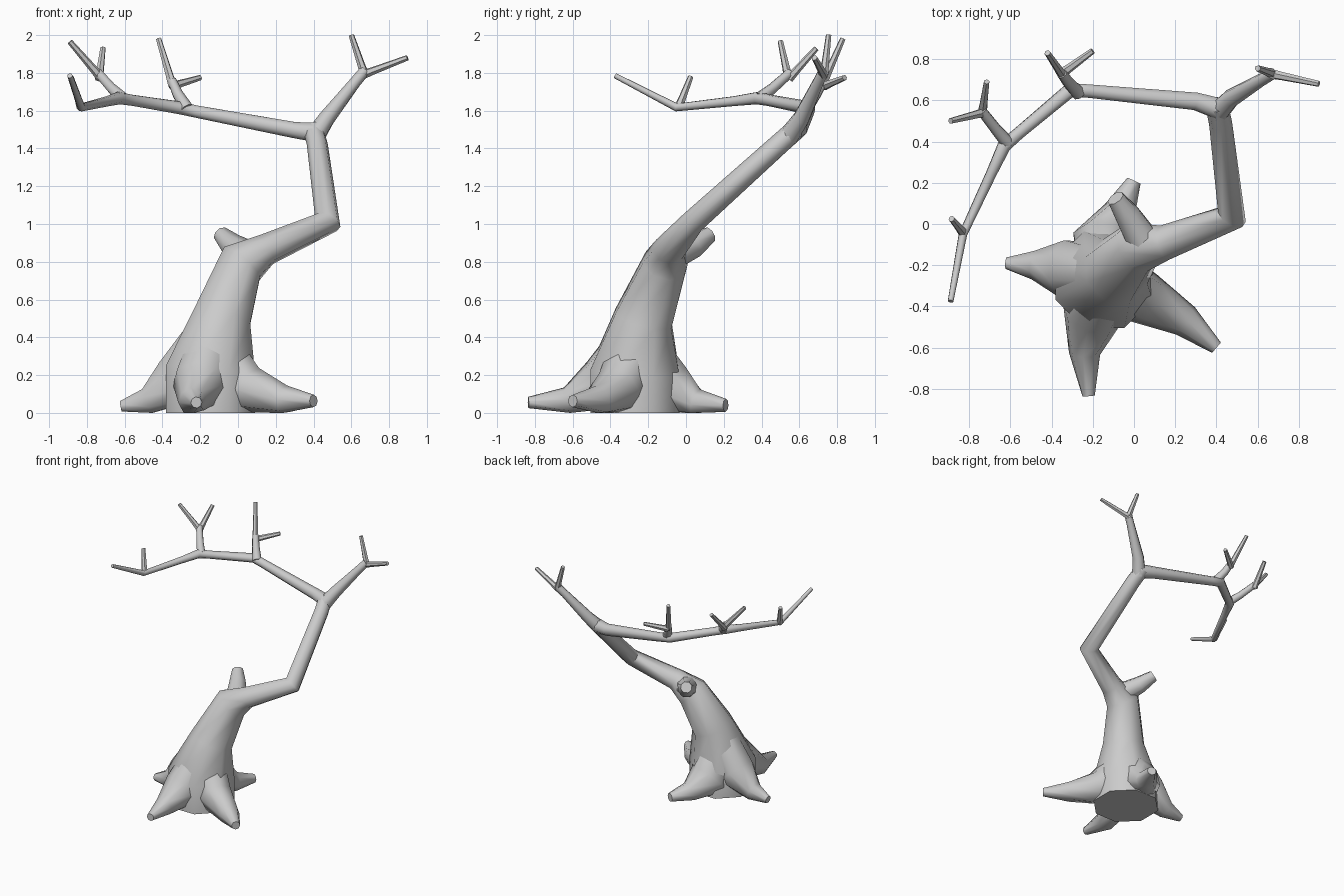
import bpy, bmesh, math
from mathutils import Vector


def tube(name, pts, sides=8):
    """Tapered tube with mitred bends; pts are (x, y, z, radius)."""
    P = [Vector(p[:3]) for p in pts]
    dirs = [(b - a).normalized() for a, b in zip(P, P[1:])]
    d = dirs[0]
    u = d.orthogonal().normalized()
    bm = bmesh.new()
    rings = []
    for i, p in enumerate(P):
        nxt = dirs[min(i, len(dirs) - 1)]
        v = d.cross(u)
        n = (d + nxt).normalized()
        ring = []
        for k in range(sides):
            a = 2 * math.pi * (k + 0.5) / sides
            o = (u * math.cos(a) + v * math.sin(a)) * pts[i][3]
            o -= d * (o.dot(n) / d.dot(n))      # slide onto the mitre plane
            q = p + o
            q.z = max(q.z, 0.0)
            ring.append(bm.verts.new(q))
        rings.append(ring)
        u = (d.rotation_difference(nxt) @ u).normalized()
        d = nxt
    for a, b in zip(rings, rings[1:]):
        for k in range(sides):
            j = (k + 1) % sides
            bm.faces.new((a[k], a[j], b[j], b[k]))
    bm.faces.new(rings[0][::-1])
    bm.faces.new(rings[-1])
    bmesh.ops.recalc_face_normals(bm, faces=bm.faces)
    me = bpy.data.meshes.new(name)
    bm.to_mesh(me)
    bm.free()
    me.polygons.foreach_set("use_smooth", [True] * len(me.polygons))
    me.set_sharp_from_angle(angle=math.radians(55))
    ob = bpy.data.objects.new(name, me)
    bpy.context.collection.objects.link(ob)
    return ob


# Leaning trunk, bending into the main limb
tube("trunk", [(-.145, -.27, 0, .255), (-.145, -.27, .22, .255), (-.085, -.225, .5, .165),
               (.02, -.11, .79, .125), (.15, -.09, .865, .085), (.475, .035, 1.01, .064),
               (.42, .49, 1.42, .056), (.40, .58, 1.50, .055)])

# Broken stub at the top of the trunk
tube("stub", [(.05, -.09, .83, .085), (-.03, .04, .885, .066), (-.09, .125, .945, .044)])

# Roots flaring from the base, rising inside the trunk as buttresses
tube("root_right", [(-.10, -.27, .30, .15), (.05, -.36, .12, .13),
                    (.25, -.47, .065, .08), (.40, -.60, .063, .033)])
tube("root_left", [(-.13, -.24, .46, .12), (-.31, -.22, .17, .15),
                   (-.48, -.20, .06, .075), (-.62, -.19, .035, .03)])
tube("root_front", [(-.12, -.25, .42, .13), (-.20, -.43, .15, .15),
                    (-.24, -.63, .06, .075), (-.22, -.835, .055, .03)])
tube("root_back", [(-.13, -.24, .34, .14), (-.15, -.09, .12, .15),
                   (-.07, .06, .045, .08), (0, .21, .04, .035)])

# Forked limbs
tube("limb_right", [(.405, .54, 1.46, .055), (.47, .61, 1.56, .045),
                    (.62, .70, 1.75, .031), (.67, .73, 1.81, .03)])
tube("limb_left", [(.41, .56, 1.485, .055), (.30, .595, 1.497, .046), (-.22, .645, 1.595, .035),
                   (-.31, .65, 1.615, .036), (-.56, .44, 1.655, .031), (-.63, .38, 1.667, .034),
                   (-.69, .25, 1.65, .027), (-.83, -.05, 1.617, .021), (-.89, -.375, 1.785, .014)])
tube("branch_middle", [(-.27, .635, 1.61, .036), (-.32, .69, 1.69, .029), (-.35, .73, 1.76, .025)])
tube("branch_left", [(-.61, .39, 1.665, .034), (-.67, .46, 1.72, .028), (-.74, .55, 1.80, .025)])

# Twigs: (start, end)
twigs = [((.67, .73, 1.79), (.60, .755, 2.0)), ((.66, .73, 1.79), (.897, .68, 1.88)),
         ((-.345, .72, 1.73), (-.42, .83, 1.98)), ((-.35, .73, 1.73), (-.20, .84, 1.775)),
         ((-.73, .54, 1.78), (-.89, .50, 1.965)), ((-.735, .545, 1.77), (-.715, .69, 1.93)),
         ((-.83, -.04, 1.615), (-.885, .025, 1.78))]
for i, (a, b) in enumerate(twigs):
    a, b = Vector(a), Vector(b)
    m = a.lerp(b, 0.25)
    tube(f"twig_{i + 1}", [(*a, .025), (*m, .021), (*b, .015)], 6)
